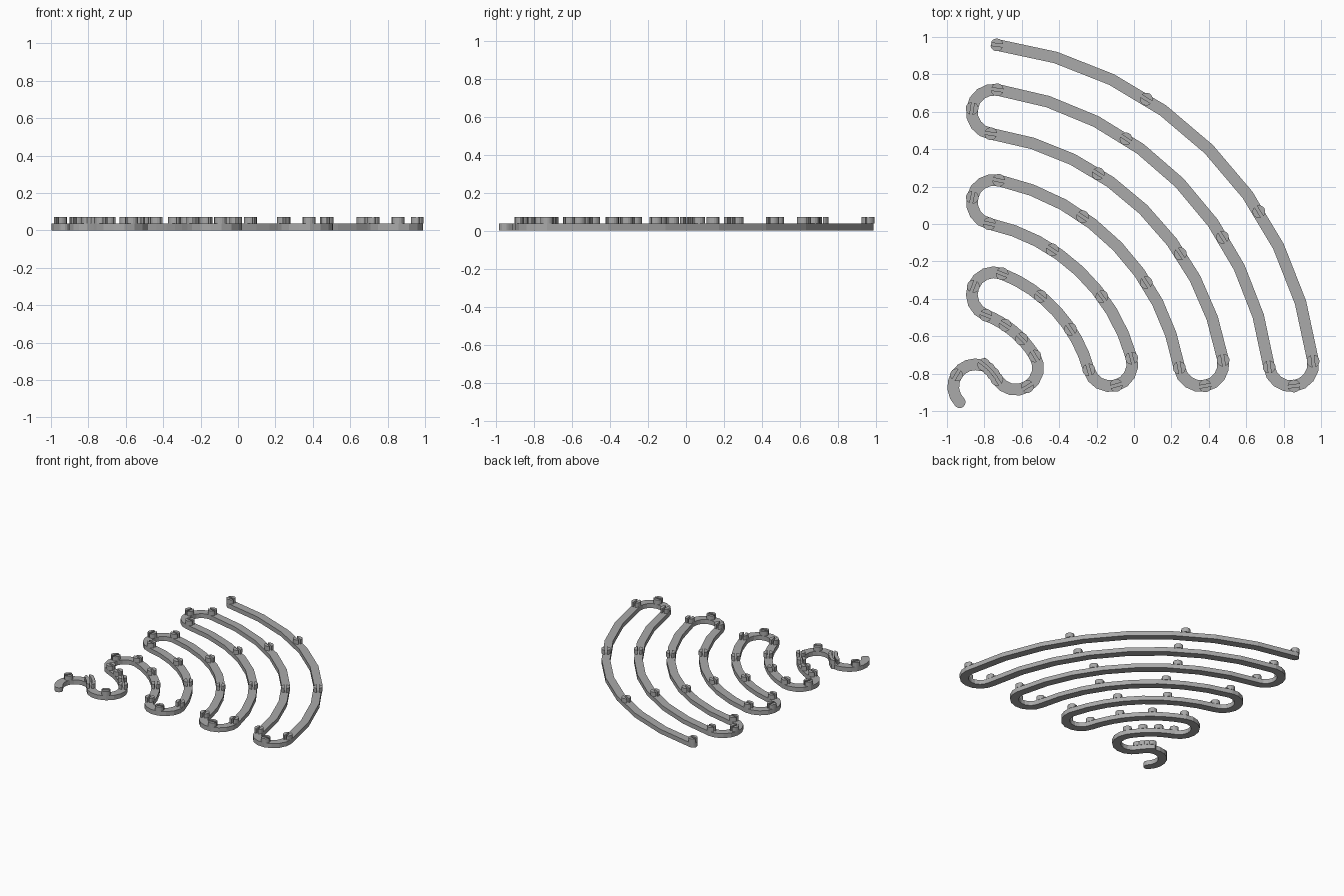
import bpy, bmesh
from math import sin, cos, asin, pi, radians
from mathutils import Vector

cube = bpy.data.objects.get("Cube")
if cube:
    bpy.data.objects.remove(cube)

CORNER = Vector((-0.986, -0.986))   # common centre of all the long bends
STEP = 0.2375                       # spacing between neighbouring bends
TURN = STEP / 2                     # radius of the hairpin turns
HALF_WIDTH = 0.031
BASE_TOP = 0.036
STUD_TOP = 0.071
STUD_RADIUS = 0.034
SLOT = 0.015

grey = bpy.data.materials.new("grey plastic")
grey.use_nodes = True
grey.diffuse_color = (0.4, 0.4, 0.4, 1)
grey.node_tree.nodes["Principled BSDF"].inputs["Base Color"].default_value = (0.4, 0.4, 0.4, 1)


def polar(centre, radius, angle):
    return centre + radius * Vector((cos(angle), sin(angle)))


def make_object(name, bm):
    bmesh.ops.recalc_face_normals(bm, faces=bm.faces)
    mesh = bpy.data.meshes.new(name)
    bm.to_mesh(mesh)
    bm.free()
    mesh.materials.append(grey)
    obj = bpy.data.objects.new(name, mesh)
    bpy.context.collection.objects.link(obj)
    return obj


def prism(bm, outline, low, high):
    bottom = [bm.verts.new((p.x, p.y, low)) for p in outline]
    top = [bm.verts.new((p.x, p.y, high)) for p in outline]
    bm.faces.new(bottom)
    bm.faces.new(top)
    n = len(outline)
    for i in range(n):
        j = (i + 1) % n
        bm.faces.new((bottom[i], bottom[j], top[j], top[i]))


path = []
studs = []                          # (position, slot direction)


def add_arc(centre, radius, start, end, segments, stud_fractions):
    """Continue the path with an arc and put studs along it."""
    for i in range(segments + 1):
        p = polar(centre, radius, start + (end - start) * i / segments)
        if not path or (p - path[-1]).length > 0.008:
            path.append(p)
    for f in stud_fractions:
        a = start + (end - start) * f
        studs.append((polar(centre, radius, a), a + pi / 2))


def turn_angle(index):
    """Angle between the nearest edge and the hairpin after bend number index."""
    if index == 6:
        return radians(31.6)
    return asin(STEP / (1.96 - STEP * (index + 0.5)))


# Seven long bends joined by hairpins, swinging to and fro
angle = pi / 2 - turn_angle(0)
for k in range(7):
    radius = 1.96 - STEP * k
    to_right = k % 2 == 0
    a = turn_angle(k)
    end = a if to_right else pi / 2 - a
    add_arc(CORNER, radius, angle, end, 8, (0, 1 / 3, 2 / 3, 1))
    hub = polar(CORNER, radius - TURN, end)
    sweep = -pi if to_right else pi
    add_arc(hub, TURN, end, end + sweep, 8, (0.5,))
    angle = end

# Short inner bend with closely packed studs, then the curled tail
add_arc(CORNER, 1.96 - STEP * 7, angle, radians(52), 4, (0, 1 / 3, 2 / 3, 1))
add_arc(Vector((-0.848, -0.869)), TURN, radians(72), radians(225), 8, (0.5,))

# Flat track: mitred sides with a half-round cap at each end
left, right = [], []
for i, p in enumerate(path):
    before = (p - path[i - 1]).normalized() if i else None
    after = (path[i + 1] - p).normalized() if i + 1 < len(path) else None
    tangent = ((before or after) + (after or before)).normalized()
    side = Vector((-tangent.y, tangent.x))
    offset = side * HALF_WIDTH / max(tangent.dot(after or before), 0.5)
    left.append(p + offset)
    right.append(p - offset)

bm = bmesh.new()
rows = []
for l, r in zip(left, right):
    rows.append([bm.verts.new((q.x, q.y, z))
                 for q, z in ((l, 0), (r, 0), (r, BASE_TOP), (l, BASE_TOP))])
for a, b in zip(rows, rows[1:]):
    for i in range(4):
        j = (i + 1) % 4
        bm.faces.new((a[i], a[j], b[j], b[i]))
bm.faces.new(rows[0])
bm.faces.new(rows[-1])
make_object("track", bm)

for name, tip, inner in (("start_cap", path[0], path[1]), ("tail_cap", path[-1], path[-2])):
    out = tip - inner
    heading = Vector((1, 0)).angle_signed(out) * -1
    bm = bmesh.new()
    prism(bm, [polar(tip, HALF_WIDTH, heading - pi / 2 + pi * i / 8) for i in range(9)], 0, BASE_TOP)
    make_object(name, bm)

# Slotted studs: two half discs either side of a groove along the track
edge = asin(SLOT / 2 / STUD_RADIUS)
for n, (position, direction) in enumerate(studs):
    bm = bmesh.new()
    for flip in (0, pi):
        first = direction + flip + edge
        span = pi - 2 * edge
        prism(bm, [polar(position, STUD_RADIUS, first + span * i / 8) for i in range(9)],
              BASE_TOP, STUD_TOP)
    make_object(f"slotted_stud_{n + 1}", bm)
